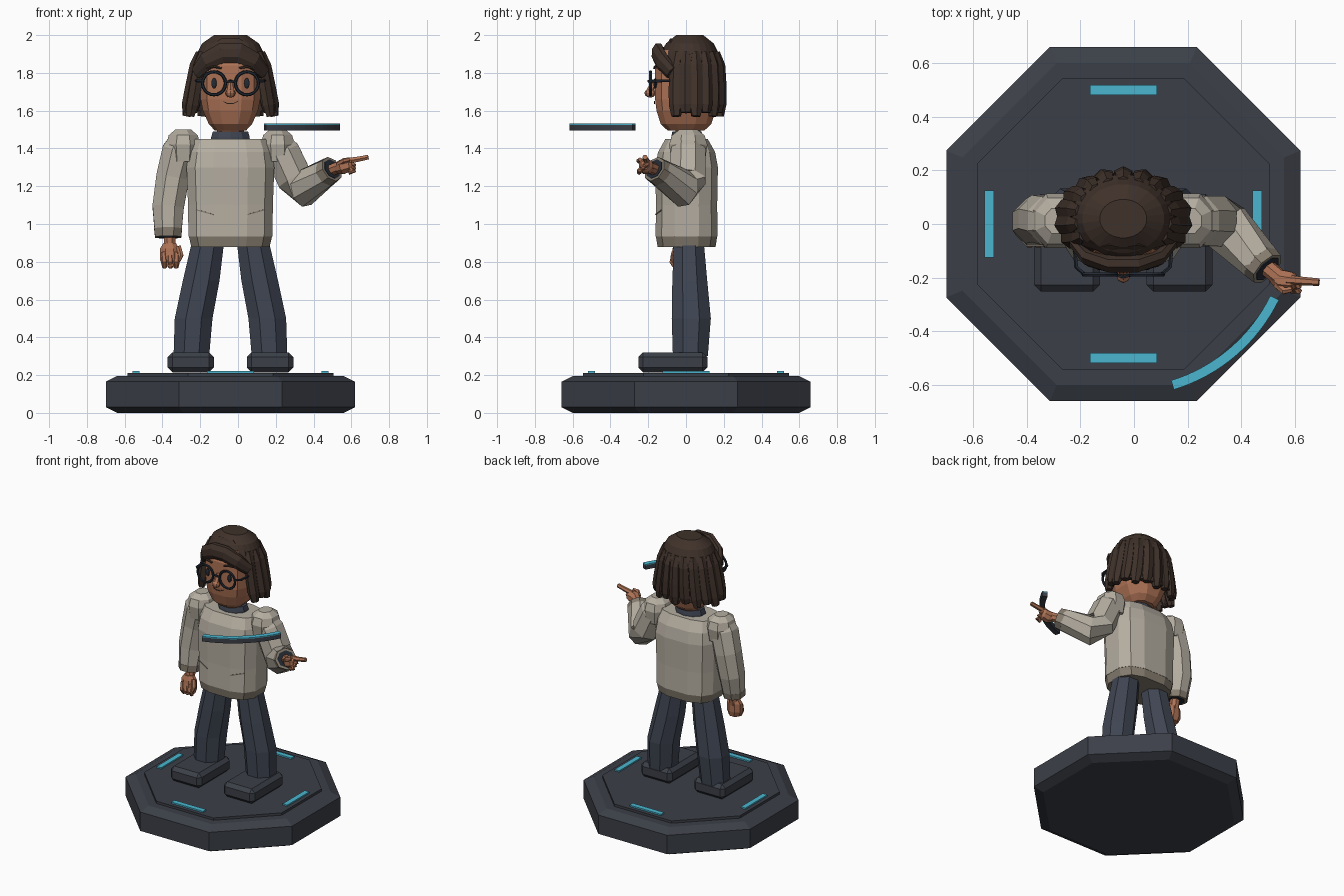
import bpy, bmesh, math
from mathutils import Vector

if "Cube" in bpy.data.objects:
    bpy.data.objects.remove(bpy.data.objects["Cube"])

CX = -0.04  # figure centre line


def colour(name, r, g, b):
    m = bpy.data.materials.new(name)
    m.diffuse_color = (r, g, b, 1)
    m.use_nodes = True
    m.node_tree.nodes["Principled BSDF"].inputs["Base Color"].default_value = m.diffuse_color
    return m


KNIT = colour("warm grey knit", .46, .42, .355)
HEM = colour("brown grey trim", .24, .205, .16)
SKIN = colour("warm skin", .42, .17, .092)
HAIR = colour("dark brown hair", .050, .031, .023)
NAVY = colour("navy trousers", .050, .060, .085)
BASE = colour("slate base", .044, .050, .064)
DARK = colour("dark frame", .018, .024, .035)
CYAN = colour("cyan glow", .07, .47, .63)


def finish(name, bm, mat):
    bmesh.ops.recalc_face_normals(bm, faces=bm.faces)
    me = bpy.data.meshes.new(name)
    bm.to_mesh(me)
    bm.free()
    ob = bpy.data.objects.new(name, me)
    bpy.context.collection.objects.link(ob)
    me.materials.append(mat)
    return ob


def skin_rings(name, rings, mat, caps=True):
    bm = bmesh.new()
    vs = [[bm.verts.new(p) for p in r] for r in rings]
    n = len(vs[0])
    for a, b in zip(vs, vs[1:]):
        for i in range(n):
            j = (i + 1) % n
            bm.faces.new((a[i], a[j], b[j], b[i]))
    if caps:
        bm.faces.new(vs[0])
        bm.faces.new(vs[-1])
    return finish(name, bm, mat)


def section(c, u, v, rx, ry, n, p):
    out = []
    for i in range(n):
        a = 2 * math.pi * (i + .5) / n
        x, y = math.cos(a), math.sin(a)
        out.append(Vector(c) + u * rx * math.copysign(abs(x) ** p, x)
                   + v * ry * math.copysign(abs(y) ** p, y))
    return out


def stack(name, rows, mat, n=8, p=1.0):
    """Horizontal sections: (x, y, z, rx, ry)."""
    return skin_rings(name, [section(r[:3], Vector((1, 0, 0)), Vector((0, 1, 0)),
                                     r[3], r[4], n, p) for r in rows], mat)


def tube(name, rows, mat, n=8, ref=(0, 1, 0), flat=1.0):
    """Sections across a path: (x, y, z, r); flat scales the second axis."""
    pts = [Vector(r[:3]) for r in rows]
    rings = []
    for i, r in enumerate(rows):
        t = (pts[min(i + 1, len(pts) - 1)] - pts[max(i - 1, 0)]).normalized()
        u = t.cross(Vector(ref)).normalized()
        rings.append(section(r[:3], u, u.cross(t), r[3], r[3] * flat, n, 1))
    return skin_rings(name, rings, mat)


def box(name, c, s, mat, bevel=0):
    bm = bmesh.new()
    bmesh.ops.create_cube(bm, size=1)
    for v in bm.verts:
        v.co = Vector(c) + Vector([v.co[k] * s[k] for k in range(3)])
    if bevel:
        bmesh.ops.bevel(bm, geom=bm.edges[:], offset=bevel, segments=1, affect='EDGES')
    return finish(name, bm, mat)


def ball(name, c, s, mat, seg=10):
    bm = bmesh.new()
    bmesh.ops.create_uvsphere(bm, u_segments=seg, v_segments=6, radius=1)
    for v in bm.verts:
        v.co = Vector(c) + Vector([v.co[k] * s[k] for k in range(3)])
    return finish(name, bm, mat)


# Octagonal display base with raised deck and light strips
K = 1 / math.cos(math.pi / 8)
stack("base", [(CX, 0, z, r * K, r * K) for z, r in
               ((0, .60), (.03, .66), (.165, .66), (.195, .60))], BASE)
stack("base_deck", [(CX, 0, z, .545 * K, .545 * K) for z in (.19, .212)], BASE)
for s in (-1, 1):
    box("light_strip_y", (CX, s * .5, .216), (.25, .036, .012), CYAN)
    box("light_strip_x", (CX + s * .5, 0, .216), (.036, .25, .012), CYAN)


# Floating curved panel with a lit top
def arc(name, z0, z1, r0, r1, mat):
    rings = []
    for i in range(17):
        a = math.radians(-73 + 47 * i / 16)
        rings.append([(CX + r * math.cos(a), r * math.sin(a), z)
                      for r, z in ((r0, z0), (r1, z0), (r1, z1), (r0, z1))])
    return skin_rings(name, rings, mat)


arc("floating_panel", 1.495, 1.525, .61, .646, BASE)
arc("floating_panel_light", 1.525, 1.532, .61, .646, CYAN)

# Legs and shoes
for s in (-1, 1):
    stack("leg", [(CX + s * .207, .023, .30, .102, .10),
                  (CX + s * .195, .028, .50, .108, .112),
                  (CX + s * .155, .02, .70, .105, .10),
                  (CX + s * .118, .015, .91, .092, .085)], NAVY)
    box("shoe", (CX + s * .21, -.07, .268), (.245, .365, .106), BASE, .025)

# Sweater body, hem, collar and front creases
stack("sweater", [(CX, .003, z, rx, ry) for z, rx, ry in
                  ((.935, .228, .168), (1.10, .23, .166), (1.30, .238, .17),
                   (1.38, .225, .155), (1.45, .20, .115))], KNIT, 12, .7)
stack("sweater_hem", [(CX, .003, .878, .212, .157), (CX, .003, .94, .227, .167)],
      HEM, 12, .7)
stack("collar", [(CX, .005, 1.42, .11, .085), (CX, .005, 1.46, .107, .083),
                 (CX, .005, 1.49, .098, .077)], NAVY, 10)
for s in (-1, 1):
    tube("sweater_crease", [(CX + s * .09, -.16, 1.05, .004),
                            (CX + s * .18, -.128, 1.075, .004)], HEM, 4, (0, 0, 1))
    # Rounded shoulder caps
    stack("shoulder", [(CX + s * .25, .012, z, r, r * 1.12) for z, r in
                       ((1.33, .085), (1.42, .098), (1.47, .083), (1.50, .045))], KNIT)

# Lowered arm
tube("lowered_sleeve", [(-.29, .01, 1.44, .08), (-.31, .012, 1.39, .098),
                        (-.345, .02, 1.25, .095), (-.37, .01, 1.09, .09),
                        (-.37, -.01, .97, .078)], KNIT)
tube("lowered_cuff", [(-.37, -.01, .975, .08), (-.37, -.015, .93, .075)], HEM)
tube("lowered_cuff_inside", [(-.37, -.015, .94, .058), (-.37, -.016, .927, .058)], DARK)
tube("lowered_wrist", [(-.362, -.015, .95, .034), (-.362, -.03, .86, .032)], SKIN)
stack("lowered_palm", [(-.362, -.033, .90, .035, .03), (-.362, -.036, .87, .055, .038),
                       (-.36, -.04, .81, .058, .042), (-.358, -.042, .775, .042, .036)], SKIN)
for i in range(3):
    tube("lowered_finger", [(-.395 + i * .034, -.06, .85, .015),
                            (-.39 + i * .032, -.072, .80, .018),
                            (-.388 + i * .03, -.055, .77, .013)], SKIN, 6, (1, 0, 0))
tube("lowered_thumb", [(-.315, -.05, .88, .015), (-.303, -.065, .835, .016),
                       (-.315, -.07, .805, .012)], SKIN, 6)

# Pointing arm
tube("pointing_sleeve", [(.205, .01, 1.43, .08), (.235, .012, 1.38, .10),
                         (.30, .01, 1.24, .102), (.345, -.012, 1.187, .10),
                         (.475, -.145, 1.277, .075)], KNIT)
tube("pointing_cuff", [(.467, -.137, 1.271, .077), (.497, -.167, 1.291, .071)], HEM)
tube("pointing_cuff_inside", [(.485, -.155, 1.283, .056), (.499, -.169, 1.292, .056)], DARK)
tube("pointing_wrist", [(.47, -.14, 1.275, .033), (.55, -.207, 1.308, .032)], SKIN)
tube("pointing_palm", [(.525, -.195, 1.295, .030), (.55, -.21, 1.302, .042),
                       (.59, -.215, 1.312, .038), (.605, -.216, 1.315, .025)], SKIN)
tube("pointing_finger", [(.57, -.208, 1.333, .018), (.63, -.213, 1.342, .016),
                         (.69, -.217, 1.354, .014)], SKIN, 6)
for i in range(3):
    tube("curled_finger", [(.59, -.20 - i * .018, 1.325 - i * .016, .014),
                           (.612, -.212 - i * .018, 1.312 - i * .016, .015),
                           (.585, -.228 - i * .01, 1.297 - i * .012, .013)],
         SKIN, 6, (0, 0, 1))
tube("pointing_thumb", [(.53, -.225, 1.315, .014), (.56, -.25, 1.335, .014),
                        (.59, -.243, 1.342, .011)], SKIN, 6, (0, 0, 1))

# Neck and head
stack("neck", [(CX, .01, 1.46, .075, .065), (CX, .01, 1.6, .075, .07)], SKIN, 10)
stack("head", [(CX, 0, z, rx, ry) for z, rx, ry in
               ((1.495, .085, .10), (1.53, .118, .138), (1.60, .15, .16),
                (1.66, .162, .168), (1.84, .163, .168), (1.92, .135, .13))], SKIN, 12, .75)
for s in (-1, 1):
    ball("ear", (CX + s * .165, 0, 1.73), (.02, .03, .04), SKIN, 8)

# Face details and round glasses
tube("nose_bridge", [(CX, -.163, 1.76, .012), (CX, -.19, 1.705, .02)], SKIN, 6)
ball("nose", (CX, -.19, 1.693), (.027, .03, .024), SKIN, 8)
tube("mouth", [(CX + x, -.167, z, .003) for x, z in
               ((-.038, 1.648), (-.015, 1.638), (.015, 1.638), (.04, 1.65))],
     HAIR, 4, (0, 0, 1))
for s in (-1, 1):
    ex = CX + s * .087
    ball("eye", (ex, -.163, 1.745), (.015, .009, .028), DARK)
    tube("eyebrow", [(ex - s * .04, -.168, 1.825, .006), (ex, -.164, 1.833, .007),
                     (ex + s * .04, -.143, 1.823, .005)], HAIR, 5, (0, 0, 1))
    bpy.ops.mesh.primitive_torus_add(location=(ex, -.188, 1.745), rotation=(math.pi / 2, 0, 0),
                                     major_segments=20, minor_segments=6,
                                     major_radius=.061, minor_radius=.0085)
    ring = bpy.context.object
    ring.name = "glasses_ring"
    ring.data.materials.append(DARK)
    tube("glasses_temple", [(ex + s * .058, -.187, 1.757, .008),
                            (CX + s * .175, -.16, 1.757, .008),
                            (CX + s * .185, -.04, 1.76, .007)], DARK, 5, (0, 0, 1))
tube("glasses_bridge", [(CX - .03, -.19, 1.75, .007), (CX, -.197, 1.757, .007),
                        (CX + .03, -.19, 1.75, .007)], DARK, 5, (0, 0, 1))

# Hair outline: (z, half width, half depth)
PROFILE = ((2.0, .088, .072), (1.95, .16, .135), (1.88, .19, .165),
           (1.75, .213, .172), (1.56, .25, .168))


def hair_radius(z):
    for (za, xa, ya), (zb, xb, yb) in zip(PROFILE, PROFILE[1:]):
        if z >= zb:
            f = (za - z) / (za - zb)
            return xa + (xb - xa) * f, ya + (yb - ya) * f
    return PROFILE[-1][1:]


# Hair cap, cut high over the face and long at sides and back
rings = []
for t in (0, .12, .3, .5, .75, 1):
    ring = []
    for i in range(24):
        a = 2 * math.pi * (i + .5) / 24
        front = -math.sin(a)
        low = 1.60 if front < .45 else 1.77 if front < .65 else 1.86
        z = 2.0 + (low - 2.0) * t
        if t == .12:
            z = 1.955
        rx, ry = hair_radius(z)
        ring.append((CX + rx * math.cos(a), .02 + ry * math.sin(a), z))
    rings.append(ring)
cap = skin_rings("hair_cap", rings, HAIR, caps=False)
bm = bmesh.new()
bm.from_mesh(cap.data)
bm.faces.new([v for v in bm.verts if v.co.z > 1.999])
bmesh.ops.recalc_face_normals(bm, faces=bm.faces)
bm.to_mesh(cap.data)
bm.free()
thick = cap.modifiers.new("thickness", 'SOLIDIFY')
thick.thickness = .03
thick.offset = -1

# Hanging locks round the sides and back
COUNT = 13
for i in range(COUNT):
    a = math.radians(-27 + 234 * i / (COUNT - 1))
    end = 1.57 if i % 2 == 0 else 1.59
    rows = []
    for z, r in ((1.91, .02), (1.84, .036), (1.72, .04), (1.63, .04), (end, .026)):
        rx, ry = hair_radius(z)
        rows.append((CX + (rx - .01) * math.cos(a), .02 + (ry - .01) * math.sin(a), z, r))
    tube("hair_lock", rows, HAIR, 6, (math.cos(a), math.sin(a), 0), .85)

# Swept fringe
tube("fringe", [(CX - .178, -.075, 1.80, .024), (CX - .125, -.128, 1.862, .032),
                (CX - .045, -.148, 1.905, .036), (CX + .045, -.148, 1.905, .036),
                (CX + .125, -.128, 1.862, .032), (CX + .178, -.075, 1.80, .024)],
     HAIR, 8, (0, 0, 1), 1.6)
